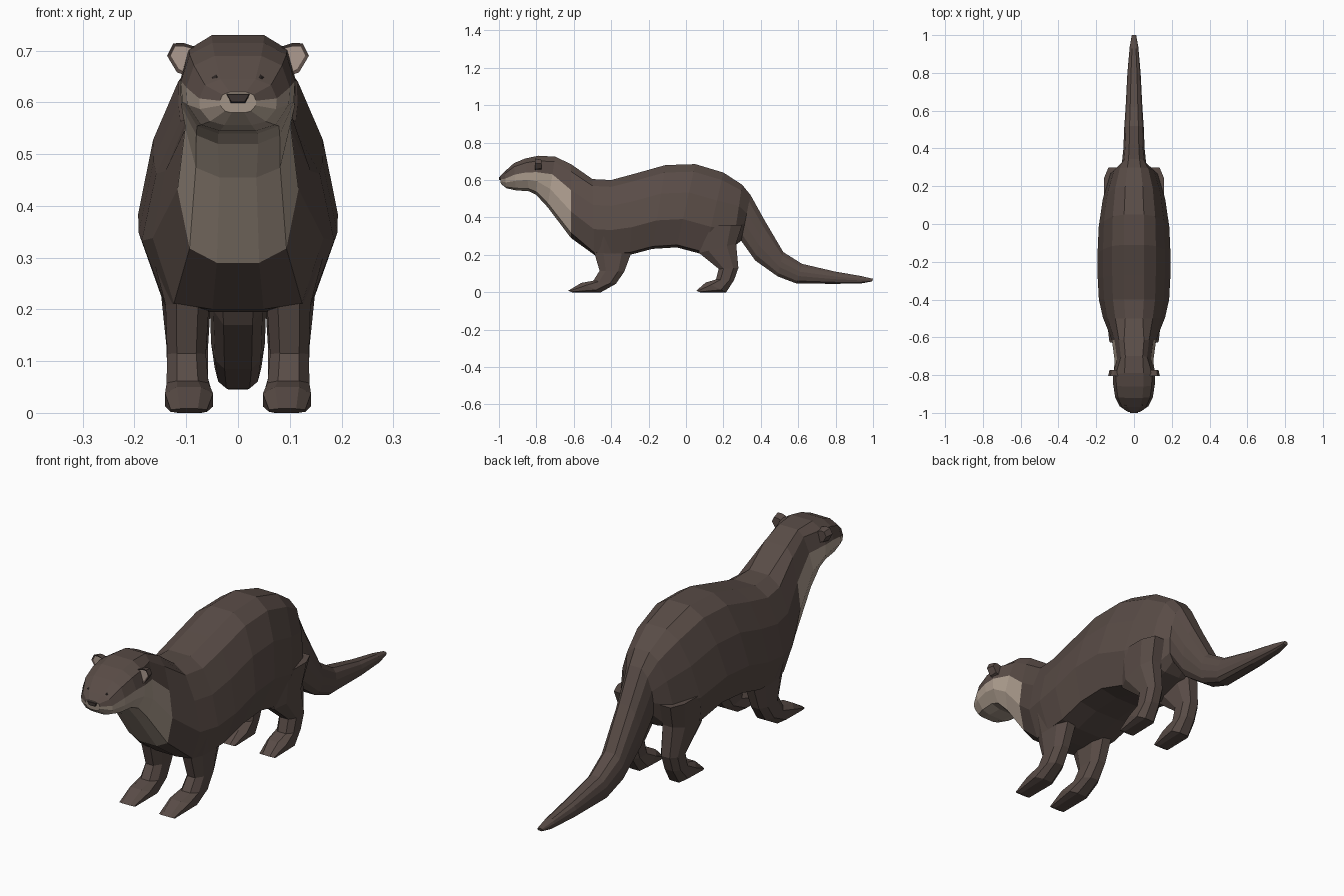
import bpy, bmesh
from mathutils import Vector

if "Cube" in bpy.data.objects:
    bpy.data.objects.remove(bpy.data.objects["Cube"])


def mat(name, rgb):
    m = bpy.data.materials.new(name)
    m.diffuse_color = (*rgb, 1)
    m.use_nodes = True
    m.node_tree.nodes["Principled BSDF"].inputs["Base Color"].default_value = m.diffuse_color
    return m


BROWN = mat("brown fur", (0.100, 0.072, 0.062))
PALE = mat("pale fur", (0.42, 0.34, 0.275))
EARPINK = mat("inner ear", (0.42, 0.33, 0.28))
DARK = mat("dark nose", (0.045, 0.034, 0.031))


def finish(bm, name, mats):
    bmesh.ops.recalc_face_normals(bm, faces=bm.faces)
    me = bpy.data.meshes.new(name)
    bm.to_mesh(me)
    bm.free()
    for m in mats:
        me.materials.append(m)
    ob = bpy.data.objects.new(name, me)
    bpy.context.collection.objects.link(ob)
    return ob


def loft(rings, name, mats, rule=None):
    """Skin closed rings of points; rule(ring, side) gives the material index."""
    bm = bmesh.new()
    vs = [[bm.verts.new(p) for p in r] for r in rings]
    n = len(vs[0])
    for i in range(len(vs) - 1):
        for j in range(n):
            k = (j + 1) % n
            f = bm.faces.new((vs[i][j], vs[i][k], vs[i + 1][k], vs[i + 1][j]))
            f.material_index = rule(i, j) if rule else 0
    bm.faces.new(vs[0]).material_index = rule(0, 3) if rule else 0
    bm.faces.new(vs[-1])
    return finish(bm, name, mats)


# Half cross-sections: (width fraction, height fraction), top to bottom
HEAD = [(.45, 1), (.85, .87), (1, .58), (.98, .35), (.72, .08), (.35, 0)]
NECK = [(.45, 1), (.68, .9), (.88, .65), (1, .36), (.8, .07), (.35, 0)]
BODY = [(.28, 1), (.6, .91), (.85, .66), (1, .34), (.75, .03), (.3, 0)]
TAIL = [(.45, 1), (.82, .85), (1, .6), (1, .38), (.85, .13), (.5, 0)]

# Spine rings: top y, top z, bottom y, bottom z, half width
head = [(-.995, .62, -.99, .58, .035), (-.97, .645, -.96, .556, .075),
        (-.92, .69, -.91, .545, .1), (-.86, .715, -.84, .54, .11),
        (-.79, .73, -.80, .52, .112)]
neck = [(-.70, .725, -.74, .455, .102), (-.615, .685, -.615, .29, .117)]
body = [(-.5, .605, -.49, .2, .165), (-.4, .60, -.4, .195, .186),
        (-.27, .635, -.3, .2, .192), (-.11, .68, -.18, .232, .193),
        (.05, .685, -.05, .24, .187), (.2, .64, .1, .2, .165),
        (.3, .575, .25, .24, .125)]
tail = [(.345, .52, .295, .275, .064), (.42, .385, .37, .17, .056),
        (.52, .215, .49, .085, .052), (.62, .152, .59, .047, .045),
        (.8, .11, .8, .045, .035), (.93, .088, .94, .048, .023),
        (1.0, .072, .995, .058, .012)]


def spine_ring(r, sec):
    ty, tz, by, bz, w = r
    side = [(w * x, by + (ty - by) * t, bz + (tz - bz) * t) for x, t in sec]
    return side + [(-x, y, z) for x, y, z in reversed(side)]


rings = [spine_ring(r, s) for g, s in ((head, HEAD), (neck, NECK), (body, BODY), (tail, TAIL)) for r in g]
# Pale throat and chest: lower faces ahead of the shoulders
loft(rings, "body", [BROWN, PALE], lambda i, j: 1 if i < 6 and 2 <= j <= 8 else 0)


# Legs: front y, front z, back y, back z, inner x, outer x
OCT = [(.25, 0), (.75, 0), (1, .25), (1, .75), (.75, 1), (.25, 1), (0, .75), (0, .25)]
front_leg = [(-.49, .34, -.29, .34, .06, .175), (-.49, .21, -.295, .205, .056, .14),
             (-.462, .115, -.33, .11, .062, .137), (-.495, .062, -.375, .045, .057, .138),
             (-.56, .05, -.455, 0, .048, .141), (-.63, .008, -.61, 0, .06, .13)]
back_leg = [(.06, .36, .3, .36, .06, .16), (.07, .21, .268, .26, .052, .148),
            (.175, .125, .28, .13, .058, .138), (.16, .068, .257, .065, .058, .137),
            (.105, .052, .215, 0, .05, .14), (.055, .008, .075, 0, .06, .13)]

for label, leg in (("front_leg", front_leg), ("back_leg", back_leg)):
    for side, s in (("right", 1), ("left", -1)):
        rs = [[(s * (xi + (xo - xi) * u), fy + (by - fy) * v, fz + (bz - fz) * v) for u, v in OCT]
              for fy, fz, by, bz, xi, xo in leg]
        loft(rs, f"{label}_{side}", [BROWN])

# Ears: thick rounded plates with a pale inset face
EAR = [(.085, .708), (.105, .715), (.125, .714), (.137, .69), (.118, .658), (.095, .65)]
for side, s in (("right", 1), ("left", -1)):
    bm = bmesh.new()
    front = [bm.verts.new((s * x, -.806, z)) for x, z in EAR]
    back = [bm.verts.new((s * (.1 + (x - .1) * .8), -.772, .68 + (z - .68) * .8)) for x, z in EAR]
    f = bm.faces.new(front)
    bm.faces.new(back)
    for i in range(6):
        k = (i + 1) % 6
        bm.faces.new((front[i], front[k], back[k], back[i]))
    bmesh.ops.recalc_face_normals(bm, faces=bm.faces)
    bmesh.ops.inset_region(bm, faces=[f], thickness=.007, depth=-.004)
    f.material_index = 1
    finish(bm, f"ear_{side}", [BROWN, EARPINK])

    # Eyes
    bm = bmesh.new()
    bmesh.ops.create_icosphere(bm, subdivisions=1, radius=.009)
    bmesh.ops.translate(bm, verts=bm.verts, vec=Vector((s * .043, -.957, .645)))
    finish(bm, f"eye_{side}", [DARK])

# Nose: small tapered pad
nose = [[(x * w, y, .608 + z * h) for x, z in ((-1, 1), (1, 1), (.6, -1), (-.6, -1))]
        for y, w, h in ((-1.0, .021, .007), (-.98, .027, .012))]
loft(nose, "nose", [DARK])
